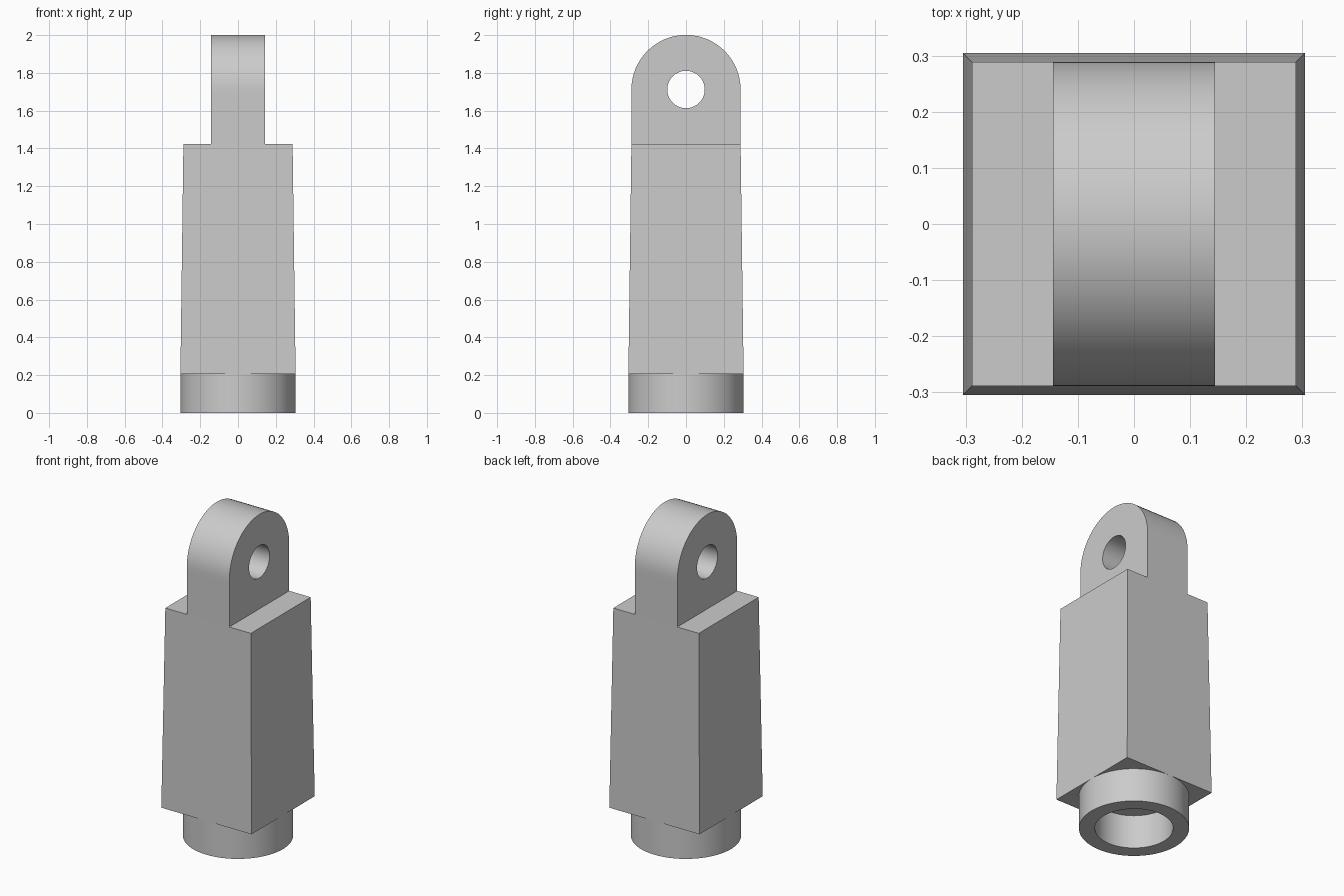
import bpy
import bmesh
import math

SEGMENTS = 64
COLLAR_TOP, BLOCK_TOP, EYE_Z = 0.206, 1.424, 1.712
BOTTOM_HALF, TOP_HALF = 0.305, 0.289
TANG_HALF, EYE_RADIUS, BORE_RADIUS = 0.144, 0.099, 0.217

cube = bpy.data.objects.get("Cube")
if cube:
    bpy.data.objects.remove(cube, do_unlink=True)

grey = bpy.data.materials.new("light grey")
grey.use_nodes = True
colour = (0.6, 0.6, 0.6, 1)
grey.diffuse_color = colour
grey.node_tree.nodes["Principled BSDF"].inputs["Base Color"].default_value = colour


def loft(name, rings, loop=False, caps=False):
    """Bridge rings of equal point count, optionally back to the first ring."""
    bm = bmesh.new()
    rows = [[bm.verts.new(p) for p in ring] for ring in rings]
    pairs = list(zip(rows, rows[1:])) + ([(rows[-1], rows[0])] if loop else [])
    for a, b in pairs:
        for i in range(len(a)):
            j = (i + 1) % len(a)
            bm.faces.new((a[i], a[j], b[j], b[i]))
    if caps:
        bm.faces.new(rows[0])
        bm.faces.new(rows[-1])
    bmesh.ops.recalc_face_normals(bm, faces=bm.faces)
    mesh = bpy.data.meshes.new(name)
    bm.to_mesh(mesh)
    bm.free()
    mesh.materials.append(grey)
    obj = bpy.data.objects.new(name, mesh)
    bpy.context.collection.objects.link(obj)
    bpy.ops.object.select_all(action="DESELECT")
    obj.select_set(True)
    bpy.context.view_layer.objects.active = obj
    bpy.ops.object.shade_smooth_by_angle(angle=math.radians(30))
    return obj


directions = [(math.cos(t), math.sin(t))
              for t in (2 * math.pi * i / SEGMENTS for i in range(SEGMENTS))]


def circle(radius, z):
    return [(radius * c, radius * s, z) for c, s in directions]


def square(half, z):
    return [(half * x, half * y, z) for x, y in ((-1, -1), (1, -1), (1, 1), (-1, 1))]


def eye(x):
    return [(x, EYE_RADIUS * c, EYE_Z + EYE_RADIUS * s) for c, s in directions]


def arch(x):
    """Round above the eye centre, square below it."""
    points = []
    for c, s in directions:
        k = 1 if s >= 0 else 1 / max(abs(c), abs(s))
        points.append((x, TOP_HALF * c * k, max(EYE_Z + TOP_HALF * s * k, BLOCK_TOP)))
    return points


# Hollow round collar at the base
loft("collar", [circle(BOTTOM_HALF, 0), circle(BOTTOM_HALF, COLLAR_TOP),
                circle(BORE_RADIUS, COLLAR_TOP), circle(BORE_RADIUS, 0)], loop=True)

# Slightly tapered square body
loft("body", [square(BOTTOM_HALF, COLLAR_TOP), square(TOP_HALF, BLOCK_TOP)], caps=True)

# Rounded tang with a pin hole
loft("tang", [arch(-TANG_HALF), arch(TANG_HALF), eye(TANG_HALF), eye(-TANG_HALF)], loop=True)
